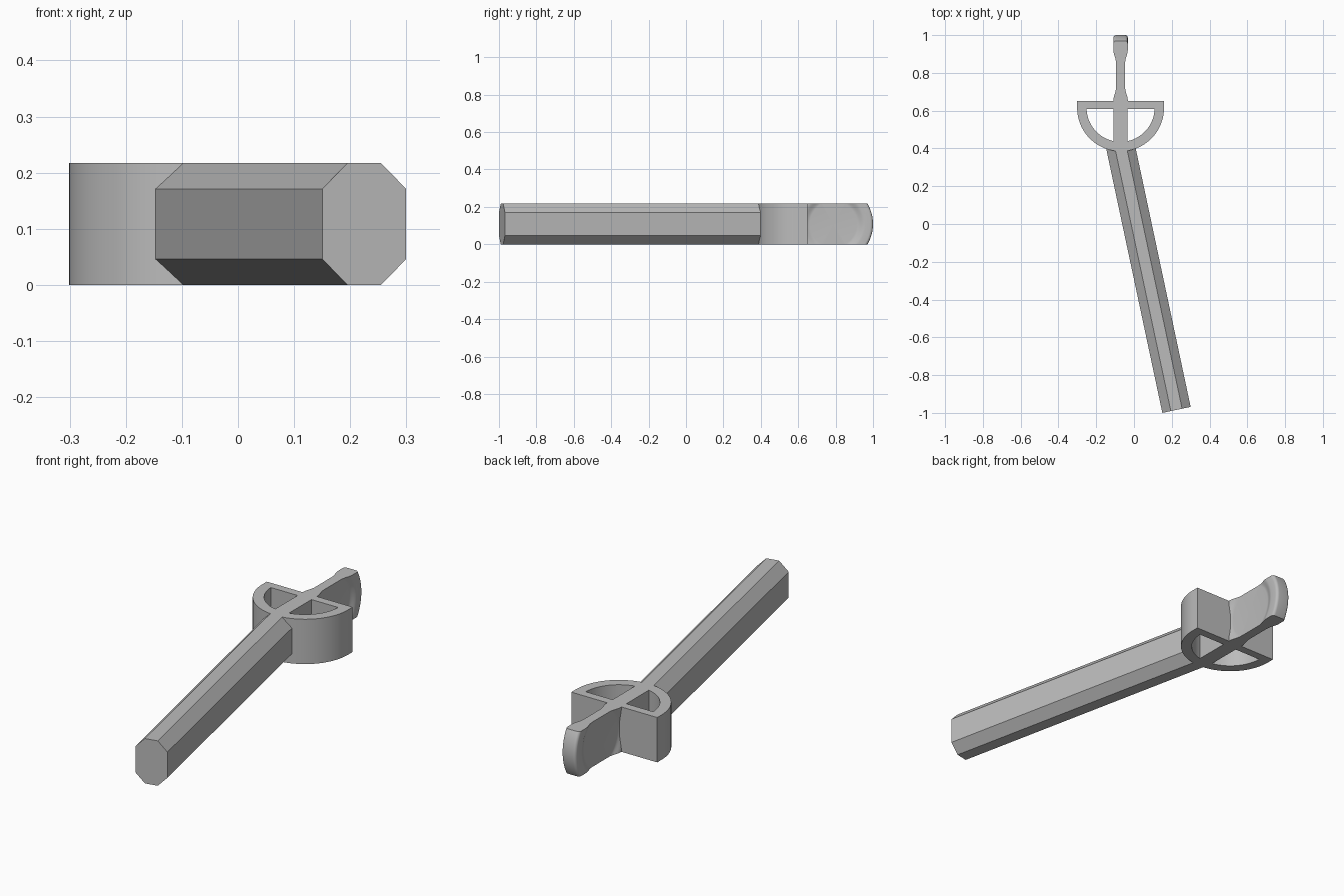
import bpy, bmesh, math
from mathutils import Vector, Matrix

cube = bpy.data.objects.get("Cube")
if cube:
    bpy.data.objects.remove(cube, do_unlink=True)

H = 0.217          # overall height
CX = -0.071        # centre line of guard and handle
GUARD_Y = 0.615    # centre of the guard arc

grey = bpy.data.materials.new("plain_grey")
grey.use_nodes = True
colour = (0.5, 0.5, 0.5, 1)
grey.diffuse_color = colour
grey.node_tree.nodes["Principled BSDF"].inputs["Base Color"].default_value = colour


def finish(name, bm, smooth=False):
    bmesh.ops.recalc_face_normals(bm, faces=bm.faces)
    mesh = bpy.data.meshes.new(name)
    bm.to_mesh(mesh)
    bm.free()
    mesh.materials.append(grey)
    obj = bpy.data.objects.new(name, mesh)
    bpy.context.collection.objects.link(obj)
    if smooth:
        bpy.ops.object.select_all(action='DESELECT')
        obj.select_set(True)
        bpy.context.view_layer.objects.active = obj
        bpy.ops.object.shade_smooth_by_angle(angle=math.radians(35))
    return obj


def arc(radius, start, end, steps):
    angles = [start + (end - start) * i / steps for i in range(steps + 1)]
    return [(CX + radius * math.cos(a), GUARD_Y + radius * math.sin(a)) for a in angles]


# Shaft: chamfered bar, turned sideways from the guard
W, C = 0.0765, 0.046
section = [(-W, C), (-W + C, 0), (W - C, 0), (W, C),
           (W, H - C), (W - C, H), (-W + C, H), (-W, H - C)]
bm = bmesh.new()
end = bm.faces.new([bm.verts.new((x, 0, z)) for x, z in section])
out = bmesh.ops.extrude_face_region(bm, geom=[end])
bmesh.ops.translate(bm, vec=(0, 1.433, 0),
                    verts=[v for v in out["geom"] if isinstance(v, bmesh.types.BMVert)])
bm.transform(Matrix.Translation((0.225, -0.984, 0)) @ Matrix.Rotation(math.radians(12), 4, 'Z'))
finish("shaft", bm)

# Guard: half-round plate with two sector holes beside the central stem
R, R_IN, STEM, BAR = 0.23, 0.18, 0.037, 0.61
outline = [(CX - R, 0.65)] + arc(R, math.pi, 2 * math.pi, 64) + [(CX + R, 0.65)]
a0 = -math.acos(STEM / R_IN)
a1 = -math.asin((GUARD_Y - BAR) / R_IN)
hole = [(CX + STEM, BAR)] + arc(R_IN, a0, a1, 28)
mirrored = [(2 * CX - x, y) for x, y in hole]

curve = bpy.data.curves.new("guard_outline", 'CURVE')
curve.dimensions = '2D'
curve.fill_mode = 'BOTH'
curve.extrude = H / 2
for loop in (outline, hole, mirrored):
    spline = curve.splines.new('POLY')
    spline.points.add(len(loop) - 1)
    for point, (x, y) in zip(spline.points, loop):
        point.co = (x, y, 0, 1)
    spline.use_cyclic_u = True
source = bpy.data.objects.new("guard_outline", curve)
bpy.context.collection.objects.link(source)
bpy.context.view_layer.update()
bm = bmesh.new()
bm.from_mesh(source.to_mesh())
bpy.data.objects.remove(source, do_unlink=True)
bmesh.ops.remove_doubles(bm, verts=bm.verts, dist=0.0001)
bm.transform(Matrix.Translation((0, 0, H / 2)))
finish("guard", bm, True)

# Handle: round disc with dished sides, trimmed flat above, below and at the guard
THIN, THICK, RIM, ROUND = 0.024, 0.038, 0.212, 0.014
profile = [(THIN, 0), (THIN, 0.125)]
for i in range(1, 9):
    t = i / 8
    profile.append((THIN + (THICK - THIN) * t * t * (3 - 2 * t), 0.125 + 0.045 * t))
for i in range(7):
    a = math.pi / 2 * i / 6
    profile.append((THICK - ROUND + ROUND * math.cos(a), RIM - ROUND + ROUND * math.sin(a)))
profile += [(-x, r) for x, r in reversed(profile)]

bm = bmesh.new()
verts = [bm.verts.new((x, r, 0)) for x, r in profile]
edges = [bm.edges.new(pair) for pair in zip(verts, verts[1:])]
bmesh.ops.spin(bm, geom=verts + edges, cent=(0, 0, 0), axis=(1, 0, 0),
               angle=2 * math.pi, steps=96, use_duplicate=False)
bmesh.ops.remove_doubles(bm, verts=bm.verts, dist=0.0001)
bm.transform(Matrix.Translation((CX, 0.788, H / 2)))
for point, normal in (((0, 0, H), (0, 0, 1)), ((0, 0, 0), (0, 0, -1)), ((0, 0.635, 0), (0, -1, 0))):
    cut = bmesh.ops.bisect_plane(bm, geom=bm.verts[:] + bm.edges[:] + bm.faces[:],
                                 plane_co=Vector(point), plane_no=Vector(normal),
                                 clear_outer=True)
    rim = [e for e in cut["geom_cut"] if isinstance(e, bmesh.types.BMEdge)]
    bmesh.ops.contextual_create(bm, geom=rim)
finish("handle", bm, True)
